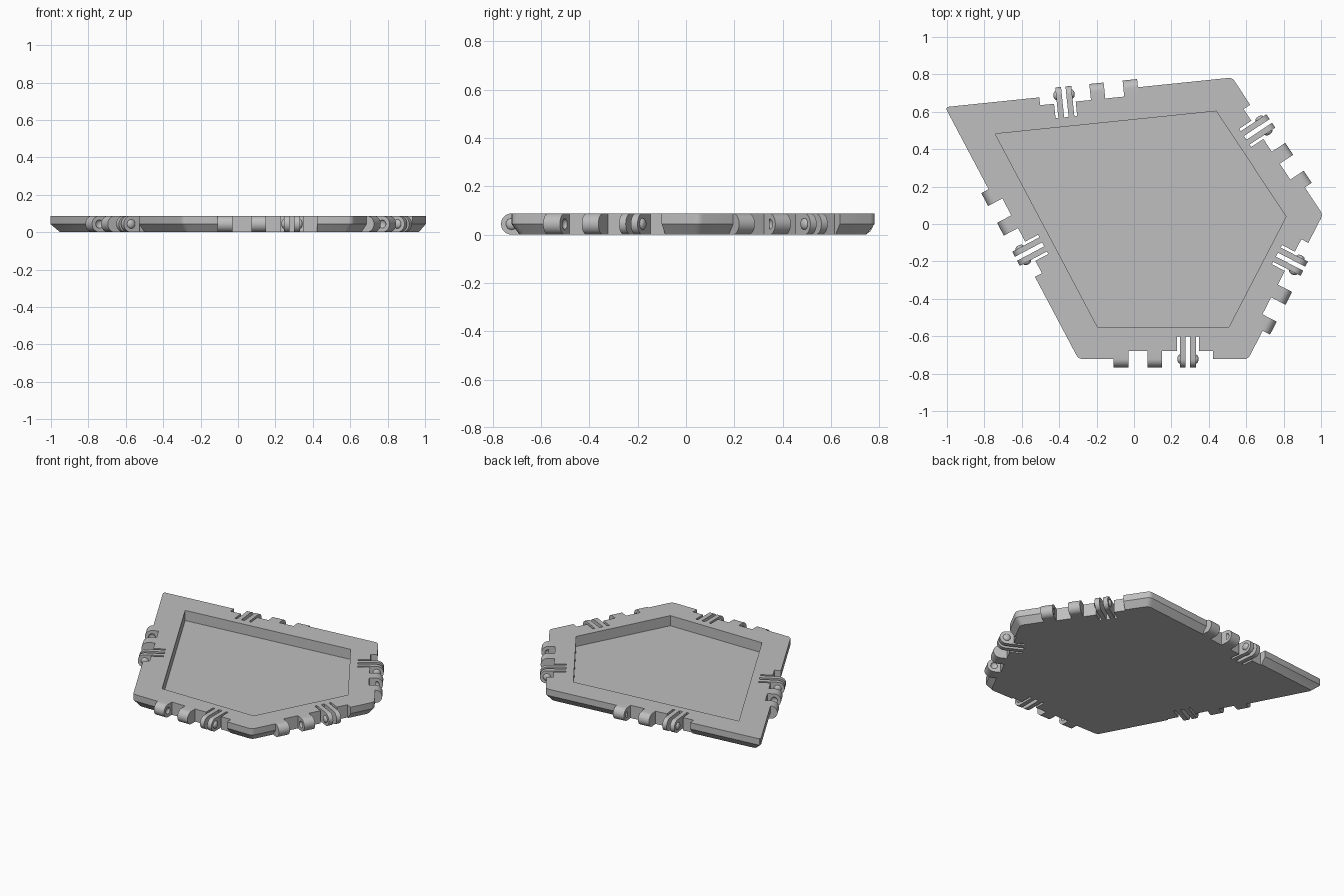
import bpy, bmesh, math
from mathutils import Vector, Matrix

if "Cube" in bpy.data.objects:
    bpy.data.objects.remove(bpy.data.objects["Cube"])

HEIGHT, MID, FLOOR = 0.088, 0.044, 0.018
BEVEL, POCKET, NOTCH, SLOT = 0.033, 0.17, 0.042, 0.12
HALF = 0.265             # half length of a hinge zone
CLIP, CLIP_HALF = 0.132, 0.058
KNUCKLES = [(-0.265, -0.187), (-0.085, -0.008)]
corners = [Vector(p) for p in
           [(-0.297, -0.722), (0.61, -0.722), (1.01, 0.05), (0.525, 0.783), (-1.01, 0.625)]]
N = len(corners)

grey = bpy.data.materials.new("light grey plastic")
grey.use_nodes = True
grey.diffuse_color = (0.52, 0.52, 0.52, 1)
grey.node_tree.nodes["Principled BSDF"].inputs["Base Color"].default_value = (0.52, 0.52, 0.52, 1)


def inset(d):
    """Pentagon moved inward by d."""
    out = []
    for i, p in enumerate(corners):
        a = (p - corners[i - 1]).normalized()
        b = (corners[(i + 1) % N] - p).normalized()
        na, nb = Vector((-a.y, a.x)), Vector((-b.y, b.x))
        out.append(p + (na + nb) * d / (1 + na.dot(nb)))
    return out


def clipped(points, r=0.022, steps=3):
    """Pentagon with small rounded corners."""
    out = []
    for i, p in enumerate(points):
        a = p + (points[i - 1] - p).normalized() * r
        b = p + (points[(i + 1) % N] - p).normalized() * r
        for k in range(steps + 1):
            t = k / steps
            out.append(a * (1 - t) ** 2 + p * 2 * t * (1 - t) + b * t ** 2)
    return out


def edge_frame(i):
    """Frame of one side: x along the side, y outward, origin at mid side."""
    a, b = corners[i], corners[(i + 1) % N]
    d, m = (b - a).normalized(), (a + b) / 2
    return Matrix(((d.x, d.y, 0, m.x), (d.y, -d.x, 0, m.y), (0, 0, 1, 0), (0, 0, 0, 1)))


def make(name, bm):
    bmesh.ops.recalc_face_normals(bm, faces=bm.faces)
    me = bpy.data.meshes.new(name)
    bm.to_mesh(me)
    bm.free()
    me.materials.append(grey)
    ob = bpy.data.objects.new(name, me)
    bpy.context.collection.objects.link(ob)
    return ob


def box(bm, frame, lo, hi):
    size = [h - l for l, h in zip(lo, hi)]
    mid = [(h + l) / 2 for l, h in zip(lo, hi)]
    bmesh.ops.create_cube(bm, size=1, matrix=frame @ Matrix.Translation(mid) @ Matrix.Diagonal((*size, 1)))


def lug(bm, frame, u0, u1, depth):
    """Flat tongue from the body with a round end about the hinge axis."""
    prof = [(-depth, HEIGHT), (-depth, 0)]
    for k in range(17):
        t = -math.pi / 2 + math.pi * k / 16
        prof.append((MID * math.cos(t), MID + MID * math.sin(t)))
    ends = [[bm.verts.new(frame @ Vector((u, y, z))) for y, z in prof] for u in (u0, u1)]
    bm.faces.new(ends[0])
    bm.faces.new(ends[1][::-1])
    for k in range(len(prof)):
        j = (k + 1) % len(prof)
        bm.faces.new((ends[0][k], ends[0][j], ends[1][j], ends[1][k]))


def ball(bm, frame, u, width, radius):
    bmesh.ops.create_uvsphere(bm, u_segments=20, v_segments=12, radius=1,
                              matrix=frame @ Matrix.Translation((u, 0, MID)) @ Matrix.Diagonal((width, radius, radius, 1)))


def cut(ob, cutter):
    """Subtract the cutter and bake the result."""
    cutter.hide_render = True
    mod = ob.modifiers.new("cut", 'BOOLEAN')
    mod.operation, mod.solver, mod.object = 'DIFFERENCE', 'EXACT', cutter
    dg = bpy.context.evaluated_depsgraph_get()
    me = bpy.data.meshes.new_from_object(ob.evaluated_get(dg))
    ob.modifiers.clear()
    ob.data = me
    bpy.data.objects.remove(cutter)


# Tray body: bevelled underside, upright rim, sunken pocket
bm = bmesh.new()
outer = clipped(corners)
rings = [[bm.verts.new((p.x, p.y, z)) for p in ring]
         for ring, z in ((clipped(inset(BEVEL)), 0), (outer, MID), (outer, HEIGHT))]
bm.faces.new(rings[0])
bm.faces.new(rings[2])
for low, high in zip(rings, rings[1:]):
    for k in range(len(low)):
        j = (k + 1) % len(low)
        bm.faces.new((low[k], low[j], high[j], high[k]))
body = make("tray_body", bm)

# Pocket, hinge notches and clip slots cut from the body
bm = bmesh.new()
lo, hi = [[bm.verts.new((p.x, p.y, z)) for p in inset(POCKET)] for z in (FLOOR, 0.2)]
bm.faces.new(lo)
bm.faces.new(hi)
for k in range(N):
    j = (k + 1) % N
    bm.faces.new((lo[k], lo[j], hi[j], hi[k]))
cut(body, make("pocket_cutter", bm))
for part, u0, u1, depth in (("notch", -HALF, HALF, NOTCH),
                            ("slot", CLIP - CLIP_HALF, CLIP + CLIP_HALF, SLOT)):
    bm = bmesh.new()
    for i in range(N):
        box(bm, edge_frame(i), (u0, -depth, -0.1), (u1, 0.1, 0.2))
    cut(body, make(part + "_cutter", bm))

parts = [body]
for i in range(N):
    frame = edge_frame(i)
    # Pair of knuckles with dimples on their facing sides
    bm, dimples = bmesh.new(), bmesh.new()
    for u0, u1 in KNUCKLES:
        lug(bm, frame, u0, u1, NOTCH)
    for u in (KNUCKLES[0][1], KNUCKLES[1][0]):
        ball(dimples, frame, u, 0.014, 0.022)
    knuckles = make(f"hinge_knuckles_{i + 1}", bm)
    cut(knuckles, make("dimple_cutter", dimples))
    # Two springy fins with bumps on their outer sides
    bm = bmesh.new()
    for side in (-1, 1):
        a, b = CLIP + side * 0.012, CLIP + side * 0.043
        lug(bm, frame, min(a, b), max(a, b), SLOT)
        ball(bm, frame, b, 0.014, 0.024)
    parts += [knuckles, make(f"hinge_clip_{i + 1}", bm)]

# Smooth the round ends, keep hard edges
bpy.ops.object.select_all(action='DESELECT')
for ob in parts:
    ob.select_set(True)
bpy.context.view_layer.objects.active = body
bpy.ops.object.shade_smooth_by_angle(angle=math.radians(25))
